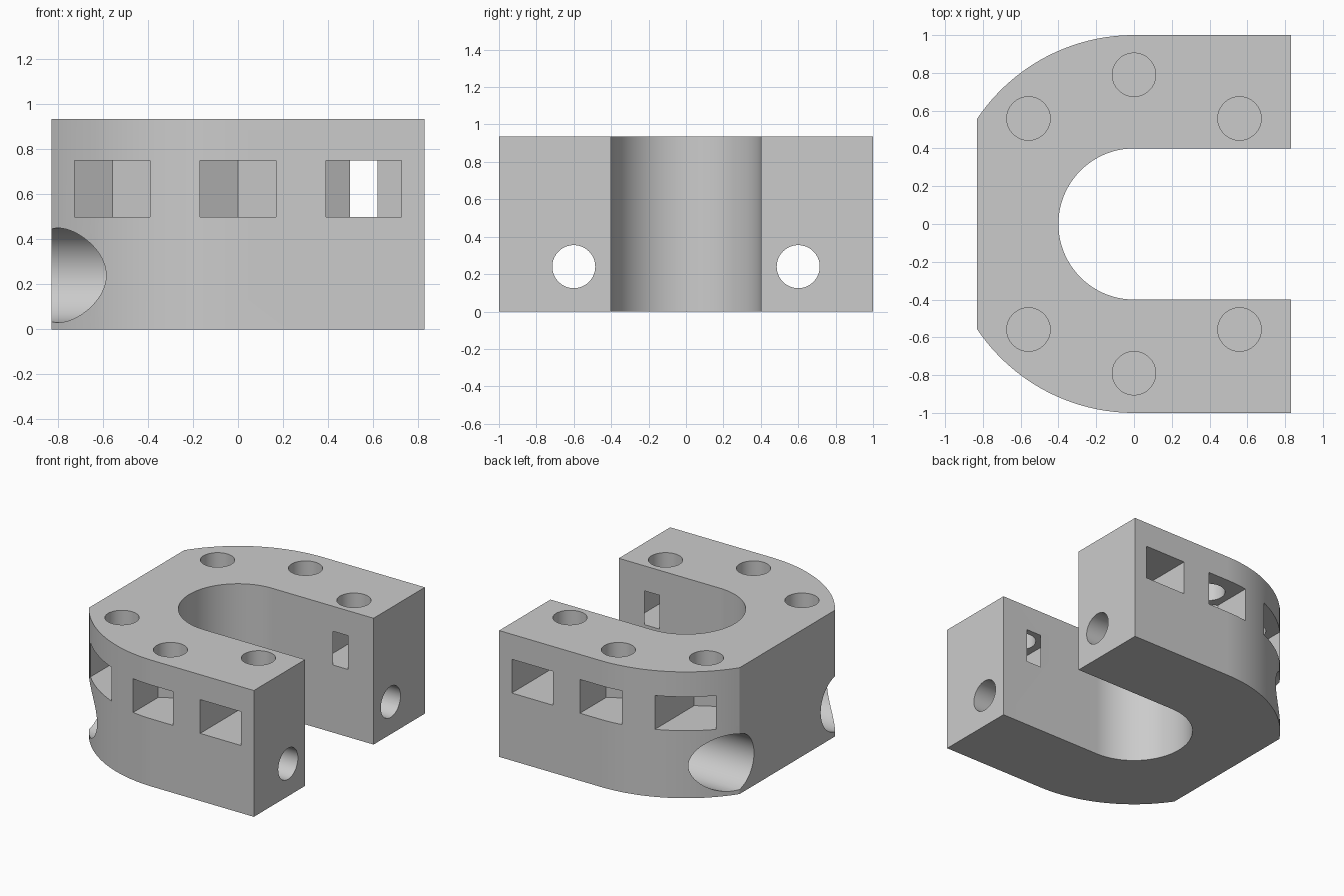
import bpy
import bmesh
import math
from mathutils import Matrix, Vector

if "Cube" in bpy.data.objects:
    bpy.data.objects.remove(bpy.data.objects["Cube"], do_unlink=True)

HALF_X, HEIGHT = 0.83, 0.935
OUTER_R, INNER_R = 1.0, 0.4
HOLE_R, BOLT_CIRCLE = 0.115, 0.79
SLOT_LOW, SLOT_HIGH = 0.5, 0.75
BORE_Y, BORE_Z, BORE_R = 0.6, 0.24, 0.21

grey = bpy.data.materials.new("plain grey")
grey.use_nodes = True
colour = (0.6, 0.6, 0.6, 1)
grey.diffuse_color = colour
grey.node_tree.nodes["Principled BSDF"].inputs["Base Color"].default_value = colour


def prism(name, outline, low, high):
    """Extrude a flat outline between two heights."""
    bm = bmesh.new()
    base = bm.faces.new([bm.verts.new((x, y, low)) for x, y in outline])
    top = bmesh.ops.extrude_face_region(bm, geom=[base])["geom"]
    verts = [v for v in top if isinstance(v, bmesh.types.BMVert)]
    bmesh.ops.translate(bm, verts=verts, vec=(0, 0, high - low))
    bmesh.ops.recalc_face_normals(bm, faces=bm.faces)
    return finish(name, bm)


def cylinder(name, start, end, radius):
    """Round cutter running from start to end."""
    start, end = Vector(start), Vector(end)
    axis = end - start
    turn = axis.to_track_quat("Z", "Y").to_matrix().to_4x4()
    bm = bmesh.new()
    bmesh.ops.create_cone(bm, cap_ends=True, segments=64, radius1=radius, radius2=radius,
                          depth=axis.length,
                          matrix=Matrix.Translation((start + end) / 2) @ turn)
    return finish(name, bm)


def finish(name, bm):
    mesh = bpy.data.meshes.new(name)
    bm.to_mesh(mesh)
    bm.free()
    mesh.materials.append(grey)
    obj = bpy.data.objects.new(name, mesh)
    bpy.context.collection.objects.link(obj)
    return obj


def arc(radius, start, end, steps):
    angles = [start + (end - start) * i / steps for i in range(steps + 1)]
    return [(radius * math.cos(a), radius * math.sin(a)) for a in angles]


# U-shaped body: rounded outer shoulders, flat left side, round-ended channel
quarter = math.pi / 2
flat = math.acos(-HALF_X / OUTER_R)
outline = [(HALF_X, OUTER_R)]
outline += arc(OUTER_R, quarter, flat, 32)
outline += arc(OUTER_R, 2 * math.pi - flat, 3 * quarter, 32)
outline += [(HALF_X, -OUTER_R), (HALF_X, -INNER_R)]
outline += arc(INNER_R, 3 * quarter, quarter, 64)
outline += [(HALF_X, INNER_R)]
body = prism("clamp_body", outline, 0, HEIGHT)

cutters = []
for side in (-1, 1):
    # Vertical bolt holes, each over a hexagonal nut slot open to the outer wall
    for degrees in (45, 90, 135):
        x = BOLT_CIRCLE * math.cos(math.radians(degrees))
        y = side * BOLT_CIRCLE * math.sin(math.radians(degrees))
        cutters.append(cylinder("bolt_hole_cutter", (x, y, 0.6), (x, y, 1.1), HOLE_R))
        nut_r = 0.194
        half = nut_r * math.cos(math.pi / 6)
        slot = [(x - half, side * 1.2), (x - half, y - side * nut_r / 2),
                (x, y - side * nut_r),
                (x + half, y - side * nut_r / 2), (x + half, side * 1.2)]
        cutters.append(prism("nut_slot_cutter", slot, SLOT_LOW, SLOT_HIGH))

    # Long horizontal hole with a wide counterbore on the left side
    y = side * BORE_Y
    cutters.append(cylinder("long_hole_cutter", (-1, y, BORE_Z), (1, y, BORE_Z), HOLE_R))
    cutters.append(cylinder("counterbore_cutter", (-1, y, BORE_Z), (-0.25, y, BORE_Z), BORE_R))

# Cut the body, then drop the cutters
for cutter in cutters:
    cutter.hide_render = True
    cut = body.modifiers.new("cut", "BOOLEAN")
    cut.operation = "DIFFERENCE"
    cut.solver = "EXACT"
    cut.object = cutter

bpy.context.view_layer.update()
evaluated = body.evaluated_get(bpy.context.evaluated_depsgraph_get())
cut_mesh = bpy.data.meshes.new_from_object(evaluated)
body.modifiers.clear()
body.data = cut_mesh
for cutter in cutters:
    bpy.data.objects.remove(cutter, do_unlink=True)

bpy.ops.object.select_all(action="DESELECT")
body.select_set(True)
bpy.context.view_layer.objects.active = body
bpy.ops.object.shade_smooth_by_angle(angle=math.radians(30))
